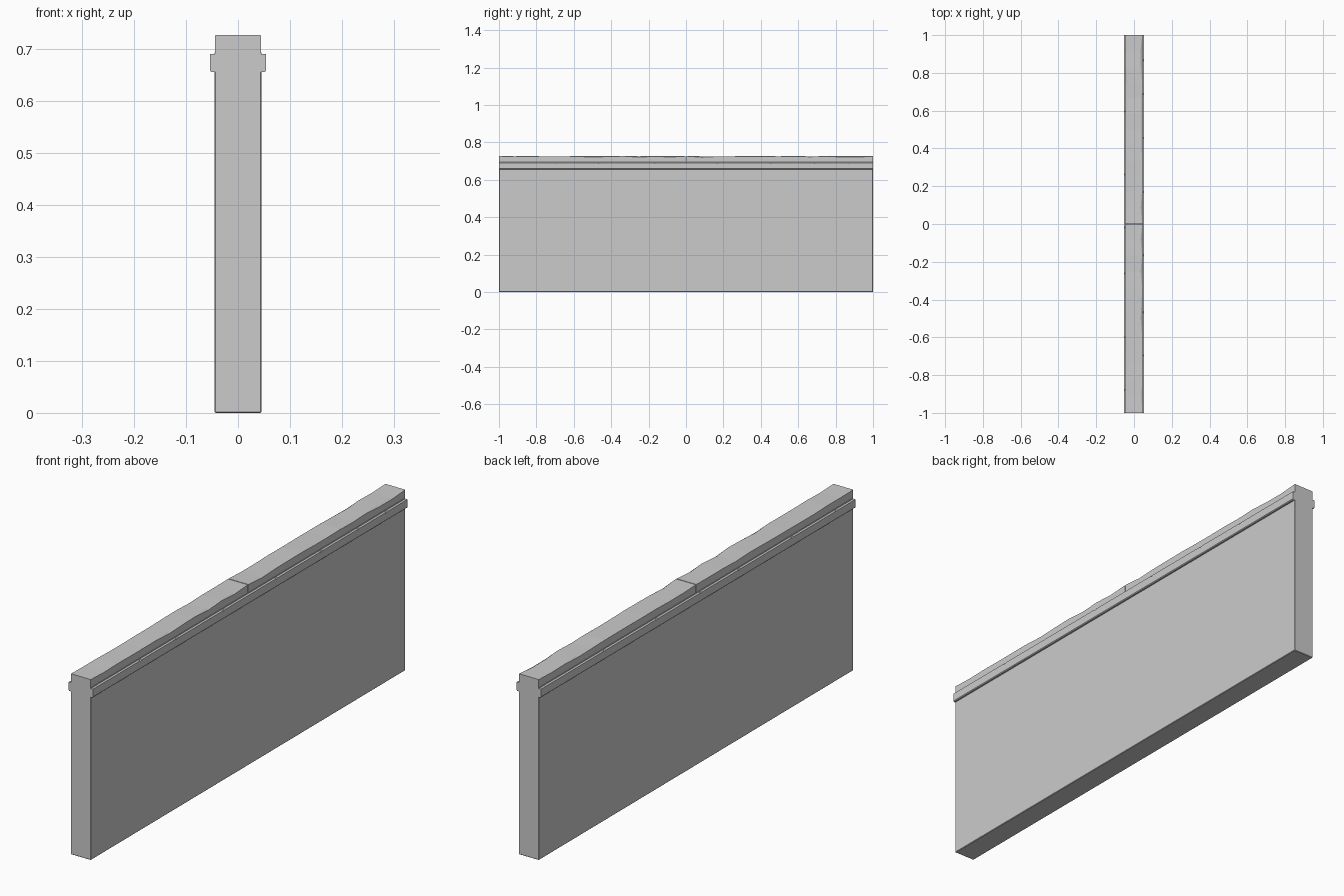
import bpy, bmesh, random

if "Cube" in bpy.data.objects:
    bpy.data.objects.remove(bpy.data.objects["Cube"])

random.seed(4)


def finish(name, bm):
    bmesh.ops.recalc_face_normals(bm, faces=bm.faces)
    mesh = bpy.data.meshes.new(name)
    bm.to_mesh(mesh)
    bm.free()
    obj = bpy.data.objects.new(name, mesh)
    bpy.context.collection.objects.link(obj)
    return obj


def worn_bar(name, w, z0, z1, stations, low=0.002):
    """Loft a bar along y; stations are (y, left wear, right wear, drop)."""
    bm = bmesh.new()
    rings = []
    for y, a, b, drop in stations:
        pts = [(-w + low, z0), (w - low, z0), (w, z0 + low),
               (w, z1 - drop - b * 0.6), (w - b, z1 - drop),
               (-w + a, z1 - drop), (-w, z1 - drop - a * 0.6), (-w, z0 + low)]
        rings.append([bm.verts.new((x, y, z)) for x, z in pts])
    for r, s in zip(rings, rings[1:]):
        for i in range(8):
            j = (i + 1) % 8
            bm.faces.new((r[i], r[j], s[j], s[i]))
    bm.faces.new(rings[0])
    bm.faces.new(rings[-1])
    return finish(name, bm)


# Wall slab with slightly softened edges
bm = bmesh.new()
bmesh.ops.create_cube(bm, size=1)
for v in bm.verts:
    v.co = (v.co.x * 0.09, v.co.y * 2, (v.co.z + 0.5) * 0.695)
wall = finish("wall_slab", bm)
bevel = wall.modifiers.new("soft_edges", 'BEVEL')
bevel.width = 0.002
bevel.segments = 1

# Projecting band with small chips along its upper edges
stations = [(-1, 0.001, 0.001, 0)]
for i in range(1, 14):
    y = -1 + i / 7 + random.uniform(-0.04, 0.04)
    left, right = random.choice([(0.006, 0.001), (0.001, 0.006)])
    stations += [(y - 0.008, 0.001, 0.001, 0), (y, left, right, 0),
                 (y + 0.008, 0.001, 0.001, 0)]
stations.append((1, 0.001, 0.001, 0))
worn_bar("ledge_band", 0.054, 0.656, 0.691, stations, 0.003)

# Two capping stones meeting at a thin central joint
n = 12
for name, y0, y1 in (("front_cap", -1, -0.0015), ("back_cap", 0.0015, 1)):
    stations = []
    for i in range(n + 1):
        end = i in (0, n)
        wear = lambda: 0.001 if end else random.choice((0.001, 0.002, 0.004, 0.009))
        stations.append((y0 + (y1 - y0) * i / n, wear(), wear(),
                         0 if end else random.uniform(0, 0.002)))
    worn_bar(name, 0.044, 0.689, 0.727, stations, 0.001)
